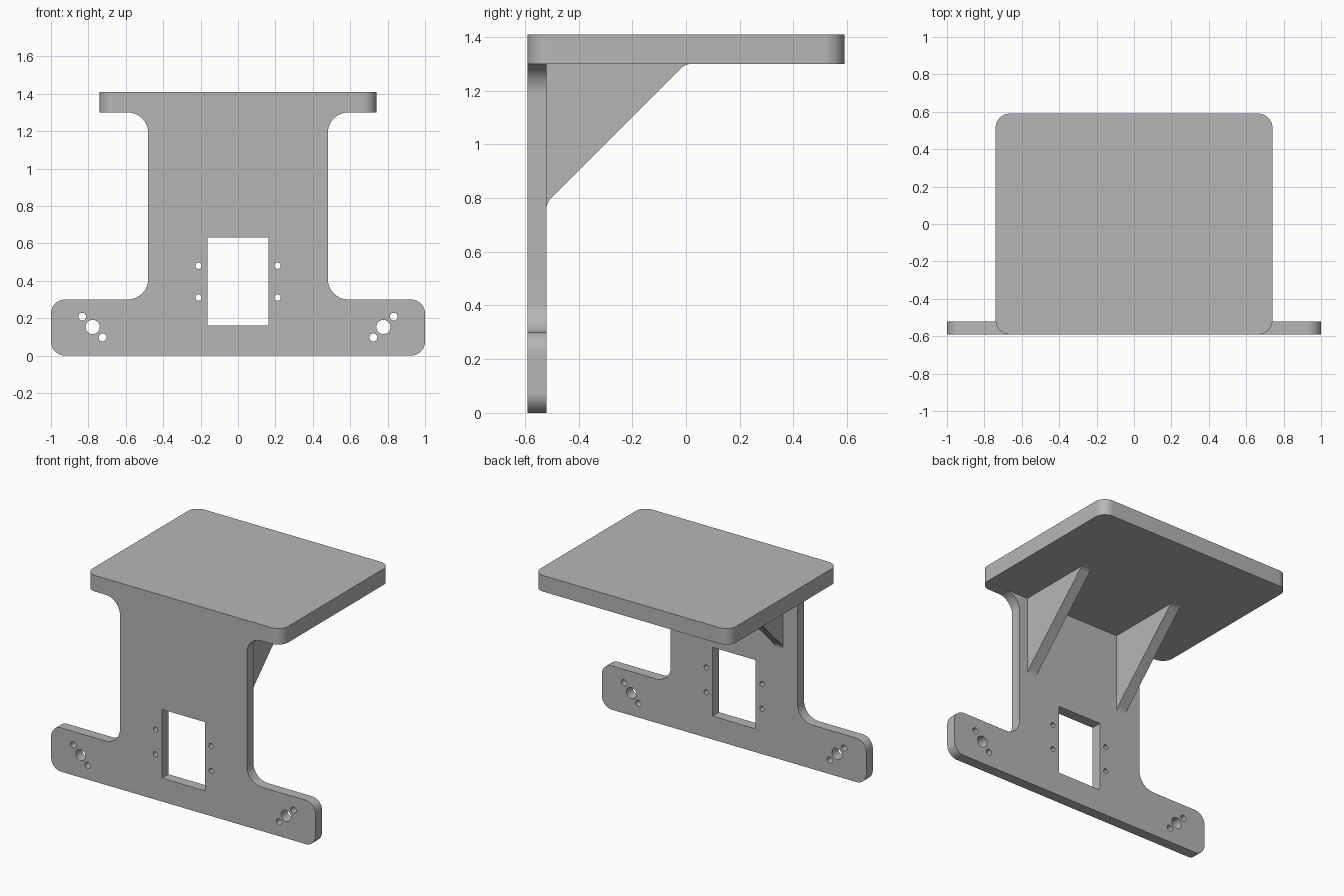
import bpy, bmesh, math
from mathutils import Vector

default = bpy.data.objects.get("Cube")
if default:
    bpy.data.objects.remove(default, do_unlink=True)

grey = bpy.data.materials.new("plain grey")
grey.use_nodes = True
colour = (0.47, 0.47, 0.47, 1)
grey.diffuse_color = colour
grey.node_tree.nodes["Principled BSDF"].inputs["Base Color"].default_value = colour


def rounded(corners, steps=10):
    """Closed loop from (u, v, radius) corners, each replaced by an arc."""
    loop = []
    for i, (u, v, r) in enumerate(corners):
        p = Vector((u, v))
        if r == 0:
            loop.append(p)
            continue
        a = (Vector(corners[i - 1][:2]) - p).normalized()
        b = (Vector(corners[(i + 1) % len(corners)][:2]) - p).normalized()
        half = a.angle(b) / 2
        centre = p + (a + b).normalized() * r / math.sin(half)
        reach = r / math.tan(half)
        start, end = p + a * reach - centre, p + b * reach - centre
        for k in range(steps + 1):
            loop.append(centre + start.lerp(end, k / steps).normalized() * r)
    return loop


def circle(u, v, r, n=24):
    return [Vector((u + r * math.cos(math.tau * k / n),
                    v + r * math.sin(math.tau * k / n))) for k in range(n)]


def slab(name, loops, axis, low, high):
    """Fill an outline (with holes) and extrude it along one axis."""
    place = {"x": lambda p, d: (d, p.x, p.y),
             "y": lambda p, d: (p.x, d, p.y),
             "z": lambda p, d: (p.x, p.y, d)}[axis]
    bm = bmesh.new()
    for loop in loops:
        vs = [bm.verts.new(place(p, low)) for p in loop]
        for i, v in enumerate(vs):
            bm.edges.new((vs[i - 1], v))
    bmesh.ops.triangle_fill(bm, use_beauty=True, edges=bm.edges[:])
    out = bmesh.ops.extrude_face_region(bm, geom=bm.faces[:], use_keep_orig=True)
    moved = [g for g in out["geom"] if isinstance(g, bmesh.types.BMVert)]
    bmesh.ops.translate(bm, verts=moved, vec=place(Vector((0, 0)), high - low))
    bmesh.ops.recalc_face_normals(bm, faces=bm.faces[:])
    mesh = bpy.data.meshes.new(name)
    bm.to_mesh(mesh)
    bm.free()
    mesh.materials.append(grey)
    ob = bpy.data.objects.new(name, mesh)
    bpy.context.collection.objects.link(ob)
    bpy.ops.object.select_all(action="DESELECT")
    ob.select_set(True)
    bpy.context.view_layer.objects.active = ob
    bpy.ops.object.shade_smooth_by_angle(angle=math.radians(30))
    return ob


FRONT, WALL_BACK, SHELF_LOW, SHELF_TOP = -0.59, -0.52, 1.3, 1.41

# Upright: wide foot bar, column and flared head, mirrored about the middle
half = [(1, 0, 0.075), (1, 0.3, 0.075), (0.48, 0.3, 0.11),
        (0.48, SHELF_LOW, 0.11), (0.59, SHELF_LOW, 0)]
outline = rounded(half + [(-u, v, r) for u, v, r in reversed(half)])

# Window, screw holes beside it and mounting holes in the foot bar
window = rounded([(-0.163, 0.16, 0), (0.163, 0.16, 0),
                  (0.163, 0.63, 0), (-0.163, 0.63, 0)])
holes = [window]
for side in (-1, 1):
    for u, v, r in [(0.211, 0.31, 0.017), (0.211, 0.48, 0.017),
                    (0.777, 0.153, 0.038), (0.833, 0.208, 0.021),
                    (0.724, 0.097, 0.021)]:
        holes.append(circle(side * u, v, r))
slab("upright_plate", [outline] + holes, "y", FRONT, WALL_BACK)

# Shelf with rounded corners
shelf = rounded([(-0.74, FRONT, 0.075), (0.74, FRONT, 0.075),
                 (0.74, -FRONT, 0.075), (-0.74, -FRONT, 0.075)])
slab("shelf", [shelf], "z", SHELF_LOW, SHELF_TOP)

# Triangular braces with blended ends
brace = rounded([(WALL_BACK, SHELF_LOW, 0), (WALL_BACK, 0.75, 0),
                 (WALL_BACK, 0.782, 0.06), (-0.002, SHELF_LOW, 0.06),
                 (0.03, SHELF_LOW, 0)], 6)
for name, low in (("left_brace", 0.344), ("right_brace", -0.37)):
    slab(name, [brace], "x", low, low + 0.073)
